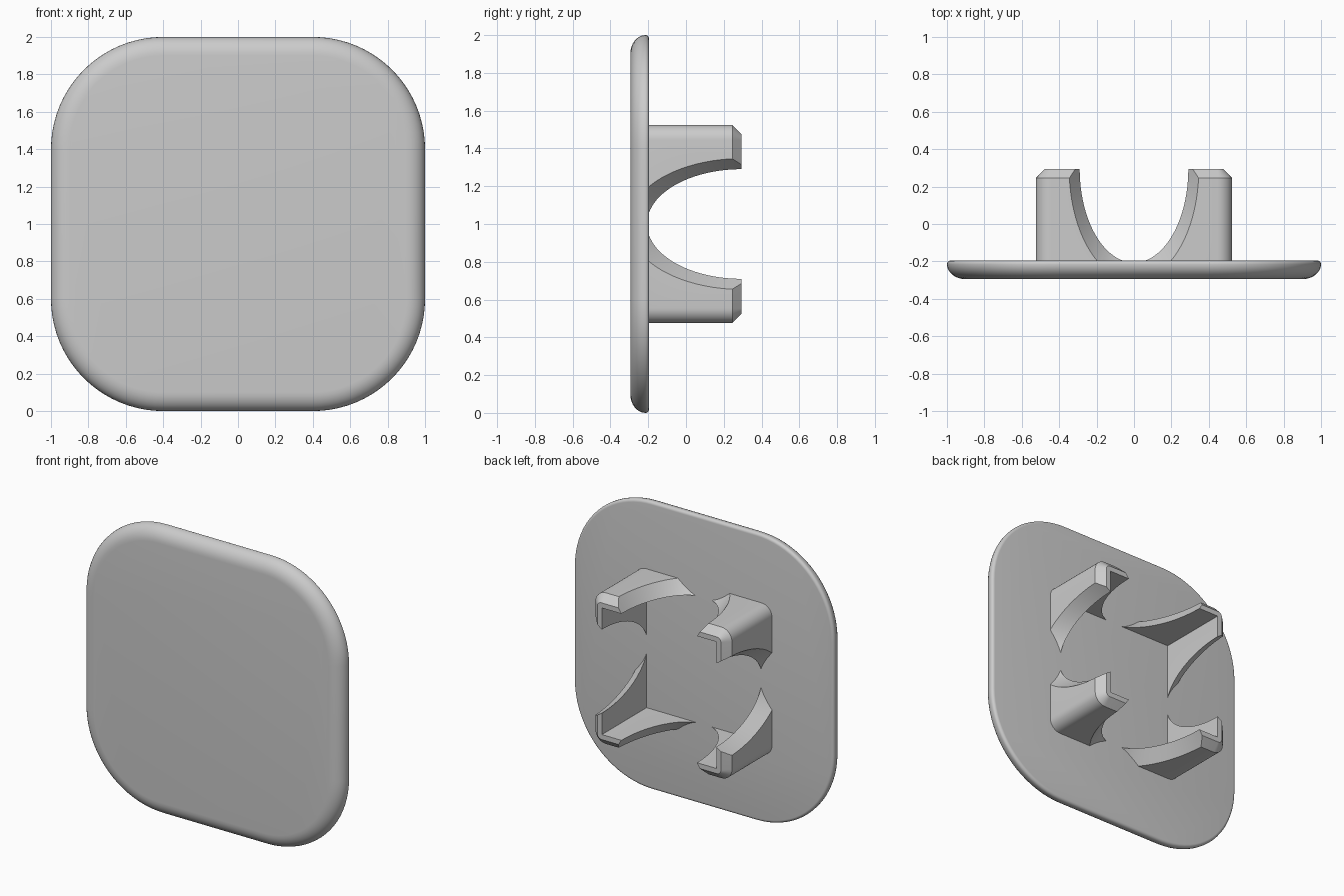
import bpy, bmesh
from math import sin, cos, pi, radians

cube = bpy.data.objects.get("Cube")
if cube:
    bpy.data.objects.remove(cube, do_unlink=True)

grey = bpy.data.materials.new("plain grey")
grey.use_nodes = True
colour = (0.6, 0.6, 0.6, 1)
grey.diffuse_color = colour
grey.node_tree.nodes["Principled BSDF"].inputs["Base Color"].default_value = colour

MID = 1.0        # height of the centre
BACK = -0.195    # back face of the plate
FRONT = -0.295
TIP = 0.295      # end of the prongs


def rounded_square(half, radius, y, segs):
    """Ring of points around a square with rounded corners."""
    ring = []
    for k, (sx, sz) in enumerate(((1, 1), (-1, 1), (-1, -1), (1, -1))):
        for i in range(segs + 1):
            a = (k + i / segs) * pi / 2
            ring.append((sx * (half - radius) + radius * cos(a), y,
                         MID + sz * (half - radius) + radius * sin(a)))
    return ring


def bridge(bm, a, b):
    for i in range(len(a)):
        j = (i + 1) % len(a)
        bm.faces.new((a[i], a[j], b[j], b[i]))


def loft(bm, rings, closed=False):
    """Skin consecutive rings; cap the ends or join last to first."""
    rows = [[bm.verts.new(p) for p in r] for r in rings]
    for a, b in zip(rows, rows[1:]):
        bridge(bm, a, b)
    if closed:
        bridge(bm, rows[-1], rows[0])
    else:
        bm.faces.new(rows[0])
        bm.faces.new(rows[-1])


def finish(bm, name):
    bmesh.ops.recalc_face_normals(bm, faces=bm.faces)
    mesh = bpy.data.meshes.new(name)
    bm.to_mesh(mesh)
    bm.free()
    mesh.materials.append(grey)
    ob = bpy.data.objects.new(name, mesh)
    bpy.context.collection.objects.link(ob)
    return ob


def activate(ob):
    bpy.ops.object.select_all(action='DESELECT')
    ob.select_set(True)
    bpy.context.view_layer.objects.active = ob


# Plate: wide rounding on the front edge, small one on the back
profile = []
for i in range(9):
    a = i / 8 * pi / 2
    profile.append((0.1 * (1 - sin(a)), FRONT + 0.08 * (1 - cos(a))))
for i in range(1, 6):
    a = i / 5 * pi / 2
    profile.append((0.02 * (1 - cos(a)), BACK - 0.02 * (1 - sin(a))))
bm = bmesh.new()
loft(bm, [rounded_square(1 - inset, 0.6 - inset, y, 20) for inset, y in profile])
plate = finish(bm, "plate")

# Square collar with a chamfered end
bm = bmesh.new()
base = BACK - 0.01
sections = ((0.525, 0.08, base), (0.525, 0.08, TIP - 0.05), (0.475, 0.03, TIP),
            (0.44, 0.002, TIP), (0.44, 0.002, base))
loft(bm, [rounded_square(h, r, y, 8) for h, r, y in sections], closed=True)
prongs = finish(bm, "corner_prongs")

# Four elliptical cones, flaring outwards, split the collar into prongs
bm = bmesh.new()
for dx, dz in ((1, 0), (-1, 0), (0, 1), (0, -1)):
    cone = []
    for depth in (0.25, 0.65):
        ring = []
        for i in range(96):
            a = i / 96 * 2 * pi
            side = 0.66 * depth * cos(a)
            ring.append((dx * depth + dz * side,
                         TIP + 1.14 * depth * sin(a),
                         MID + dz * depth + dx * side))
        cone.append(ring)
    loft(bm, cone)
cutter = finish(bm, "arch_cutter")
cutter.hide_render = True

cut = prongs.modifiers.new("arches", 'BOOLEAN')
cut.operation = 'DIFFERENCE'
cut.solver = 'EXACT'
cut.object = cutter
activate(prongs)
bpy.ops.object.modifier_apply(modifier=cut.name)
bpy.data.objects.remove(cutter, do_unlink=True)

for ob in (plate, prongs):
    activate(ob)
    bpy.ops.object.shade_smooth_by_angle(angle=radians(28))
